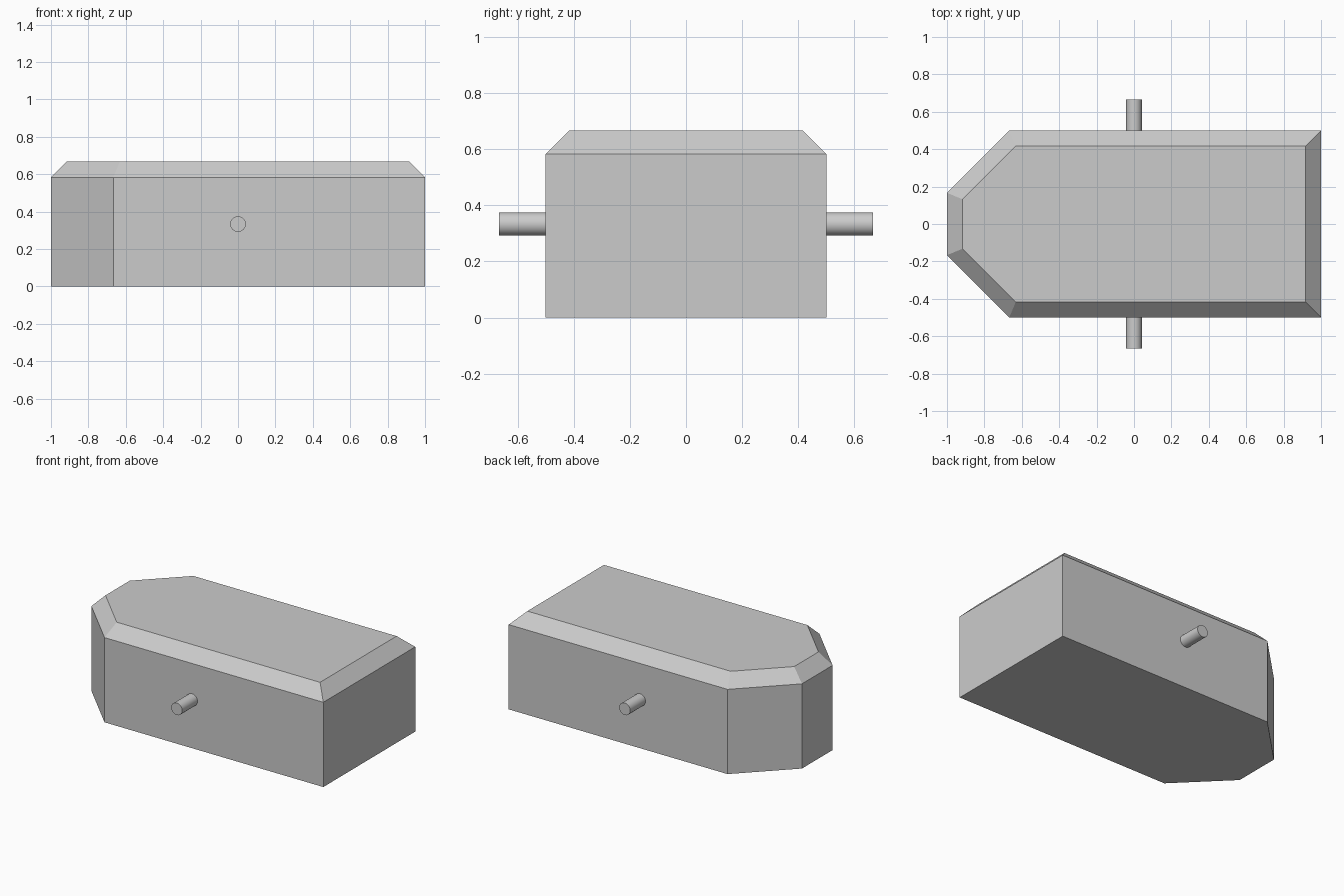
import bpy, bmesh, math
from mathutils import Vector

if "Cube" in bpy.data.objects:
    bpy.data.objects.remove(bpy.data.objects["Cube"])

CHAMFER = 1 / 12
HEIGHT = 2 / 3

# Body: block with two clipped corners and a chamfered top rim
half = [(-1, -1 / 6), (-2 / 3, -0.5), (1, -0.5)]
outline = half + [(x, -y) for x, y in reversed(half)]
bm = bmesh.new()
base = bm.faces.new([bm.verts.new((x, y, 0)) for x, y in outline])
ext = bmesh.ops.extrude_face_region(bm, geom=[base], use_keep_orig=True)
top = next(g for g in ext["geom"] if isinstance(g, bmesh.types.BMFace))
bmesh.ops.translate(bm, verts=top.verts[:], vec=Vector((0, 0, HEIGHT - CHAMFER)))
bmesh.ops.recalc_face_normals(bm, faces=bm.faces[:])
bmesh.ops.inset_region(bm, faces=[top], thickness=CHAMFER, use_even_offset=True)
bmesh.ops.translate(bm, verts=top.verts[:], vec=Vector((0, 0, CHAMFER)))
bmesh.ops.recalc_face_normals(bm, faces=bm.faces[:])
mesh = bpy.data.meshes.new("body")
bm.to_mesh(mesh)
bm.free()
body = bpy.data.objects.new("body", mesh)
bpy.context.collection.objects.link(body)

# Pivot pin: round rod running across the body and out of both sides
bpy.ops.mesh.primitive_cylinder_add(
    vertices=48, radius=1 / 24, depth=4 / 3,
    location=(0, 0, HEIGHT / 2), rotation=(math.pi / 2, 0, 0))
pin = bpy.context.object
pin.name = "pivot_pin"
bpy.ops.object.shade_smooth_by_angle(angle=math.radians(30))
